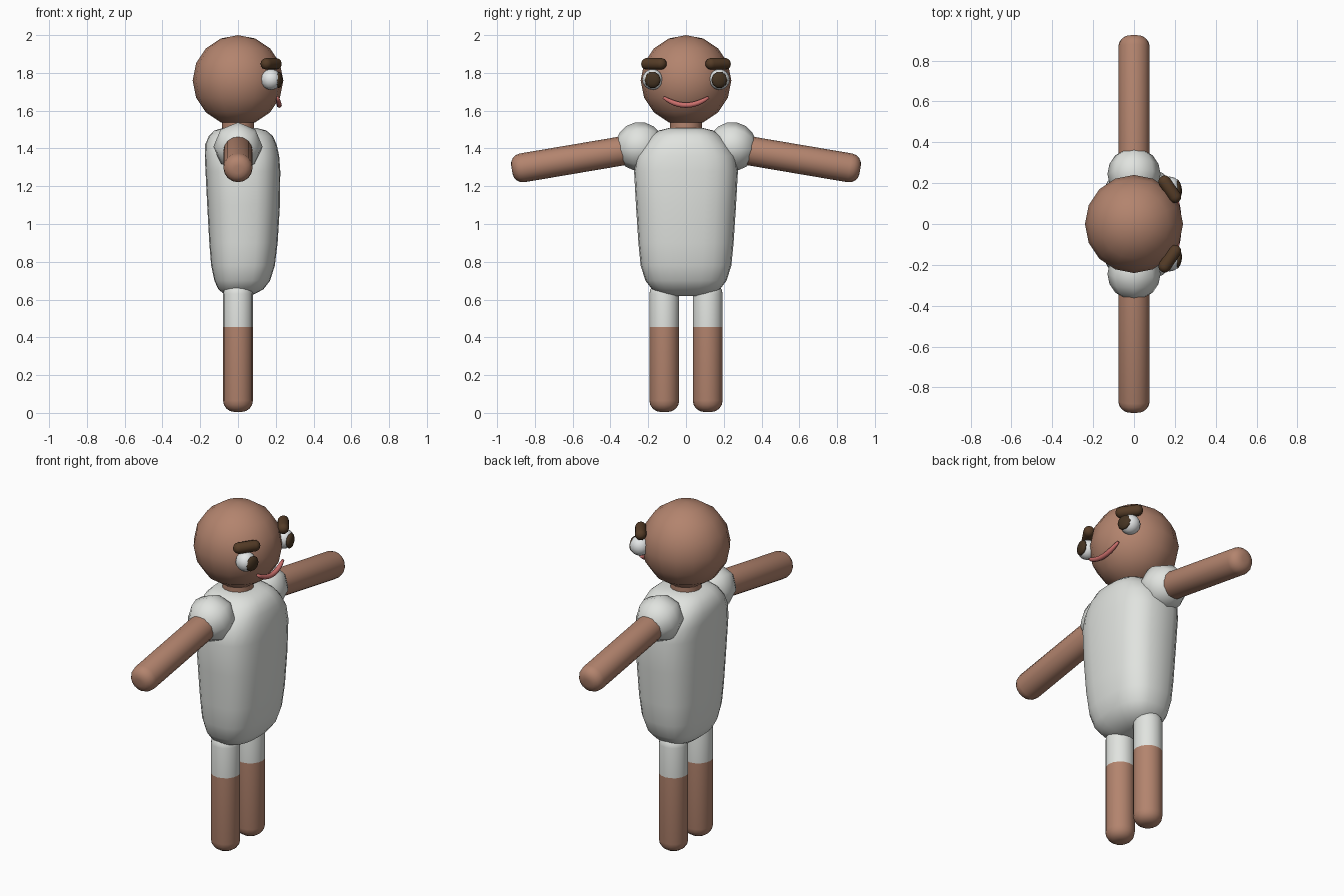
import bpy, bmesh, math
from mathutils import Matrix, Vector

if "Cube" in bpy.data.objects:
    bpy.data.objects.remove(bpy.data.objects["Cube"])


def mat(name, rgb):
    m = bpy.data.materials.new(name)
    m.diffuse_color = (*rgb, 1)
    m.use_nodes = True
    m.node_tree.nodes["Principled BSDF"].inputs["Base Color"].default_value = m.diffuse_color
    return m


SKIN = mat("skin", (0.45, 0.23, 0.155))
CLOTH = mat("white_cloth", (0.75, 0.77, 0.74))
EYE = mat("eye_white", (0.78, 0.80, 0.80))
BROW = mat("brow_brown", (0.09, 0.045, 0.02))
PUPIL = mat("pupil_brown", (0.06, 0.034, 0.016))
LIP = mat("lip_red", (0.60, 0.16, 0.15))


def finish(name, bm, *mats):
    bmesh.ops.recalc_face_normals(bm, faces=bm.faces)
    for f in bm.faces:
        f.smooth = True
    me = bpy.data.meshes.new(name)
    bm.to_mesh(me)
    bm.free()
    for m in mats:
        me.materials.append(m)
    ob = bpy.data.objects.new(name, me)
    bpy.context.collection.objects.link(ob)
    return ob


def loft(rings):
    """Skin closed rings of points and cap both ends."""
    bm = bmesh.new()
    loops = [[bm.verts.new(p) for p in r] for r in rings]
    n = len(loops[0])
    for a, b in zip(loops, loops[1:]):
        for i in range(n):
            j = (i + 1) % n
            bm.faces.new((a[i], a[j], b[j], b[i]))
    bm.faces.new(loops[0][::-1])
    bm.faces.new(loops[-1])
    return bm


def rod(start, end, r, bevel, sides=16, extra=()):
    """Round-ended rod whose tips lie on start and end; extra = added ring positions."""
    start, end = Vector(start), Vector(end)
    length = (end - start).length
    arc = [math.radians(a) for a in (0, 22.5, 45, 67.5, 90)]
    cap = [(r - bevel + bevel * math.sin(a), bevel * (1 - math.cos(a))) for a in arc]
    prof = cap + [(r, t) for t in extra] + [(q, length - t) for q, t in cap[::-1]]
    rot = (end - start).to_track_quat('Z', 'Y')
    rings = []
    for q, t in prof:
        rings.append([start + rot @ Vector((q * math.cos(k * math.tau / sides),
                                            q * math.sin(k * math.tau / sides), t))
                      for k in range(sides)])
    return loft(rings)


def ball(name, centre, radius, m, segs, rings, scale=(1, 1, 1), rot=None):
    bm = bmesh.new()
    bmesh.ops.create_uvsphere(bm, u_segments=segs, v_segments=rings, radius=radius)
    rot = rot or Matrix.Identity(4)
    bmesh.ops.transform(bm, verts=bm.verts,
                        matrix=Matrix.Translation(centre) @ rot @ Matrix.Diagonal((*scale, 1)))
    return finish(name, bm, m)


# Head and neck
ball("head", (0, 0, 1.76), 0.24, SKIN, 16, 8)
finish("neck", rod((0, 0, 1.42), (0, 0, 1.62), 0.085, 0.01), SKIN)

# Torso: rounded-box sections (z, back x, front x, half width)
sections = [(0.618, -0.03, 0.05, 0.07), (0.63, -0.075, 0.09, 0.13),
            (0.655, -0.105, 0.135, 0.18), (0.70, -0.125, 0.17, 0.215),
            (0.78, -0.142, 0.195, 0.24), (0.90, -0.152, 0.21, 0.252),
            (1.10, -0.163, 0.222, 0.265), (1.28, -0.172, 0.224, 0.275),
            (1.36, -0.176, 0.218, 0.262), (1.42, -0.174, 0.205, 0.225),
            (1.465, -0.155, 0.185, 0.185), (1.495, -0.125, 0.15, 0.145),
            (1.508, -0.08, 0.10, 0.09)]


def section(z, x0, x1, hy, n=24, p=2 / 2.7):
    ring = []
    for k in range(n):
        c, s = math.cos(k * math.tau / n), math.sin(k * math.tau / n)
        ring.append(((x0 + x1) / 2 + (x1 - x0) / 2 * math.copysign(abs(c) ** p, c),
                     hy * math.copysign(abs(s) ** p, s), z))
    return ring


finish("torso", loft([section(*s) for s in sections]), CLOTH)

for side, label in ((1, "left"), (-1, "right")):
    # Arm and sleeve
    finish(label + "_arm", rod((0, side * 0.22, 1.407), (0, side * 0.922, 1.288), 0.077, 0.055), SKIN)
    tilt = Matrix.Rotation(-side * math.radians(100), 4, 'X')
    ball(label + "_sleeve", (0, side * 0.245, 1.41), 0.13, CLOTH, 8, 8, rot=tilt)

    # Leg: bare below, trouser above
    bm = rod((0, side * 0.115, 0.005), (0, side * 0.115, 0.69), 0.079, 0.06, extra=(0.45,))
    for f in bm.faces:
        f.material_index = int(f.calc_center_median().z > 0.455)
    finish(label + "_leg", bm, SKIN, CLOTH)

    # Eye, pupil and brow
    ball(label + "_eye", (0.175, side * 0.177, 1.765), 0.055, EYE, 16, 8)
    turn = Matrix.Rotation(side * math.radians(12), 4, 'Z') @ Matrix.Rotation(math.pi / 2, 4, 'Y')
    ball(label + "_pupil", (0.216, side * 0.177, 1.763), 0.044, PUPIL, 10, 6, (1, 1, 0.4), turn)
    finish(label + "_brow", rod((0.133, side * 0.232, 1.848), (0.218, side * 0.108, 1.848),
                                0.031, 0.03, 12), BROW)

# Mouth: tapered smile tube
rings = []
for i in range(13):
    t = i / 6 - 1
    r = 0.014 * (1 - 0.5 * abs(t) ** 4)
    tilt = math.atan(0.09 * t / 0.12)
    centre = Vector((0.218 - 0.008 * t * t, 0.12 * t, 1.629 + 0.042 * t * t))
    out = Vector((0, -math.sin(tilt), math.cos(tilt)))
    rings.append([centre + r * (math.cos(k * math.tau / 8) * Vector((1, 0, 0))
                                + math.sin(k * math.tau / 8) * out) for k in range(8)])
finish("mouth", loft(rings), LIP)
